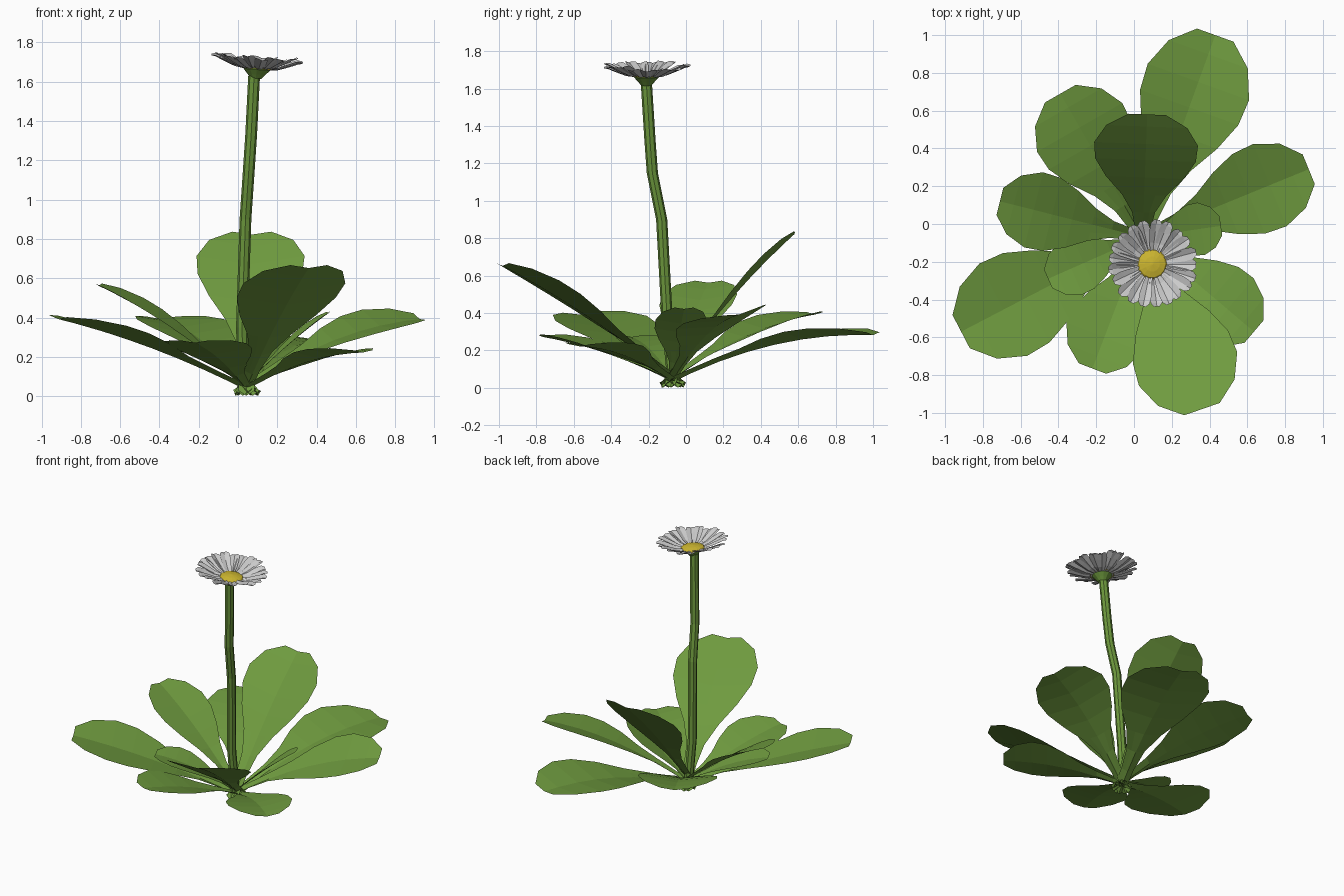
import bpy, bmesh, math, random
from mathutils import Vector, Matrix

if "Cube" in bpy.data.objects:
    bpy.data.objects.remove(bpy.data.objects["Cube"])

random.seed(4)


def material(name, rgb):
    m = bpy.data.materials.new(name)
    m.diffuse_color = (*rgb, 1)
    m.use_nodes = True
    m.node_tree.nodes["Principled BSDF"].inputs["Base Color"].default_value = m.diffuse_color
    return m


GREEN = material("leaf_green", (0.16, 0.33, 0.05))
STALK = material("stem_green", (0.15, 0.31, 0.045))
WHITE = material("petal_white", (0.8, 0.8, 0.8))
YELLOW = material("disc_yellow", (0.62, 0.48, 0.03))


def make_object(name, bm, mat):
    me = bpy.data.meshes.new(name)
    bm.to_mesh(me)
    bm.free()
    me.materials.append(mat)
    ob = bpy.data.objects.new(name, me)
    bpy.context.collection.objects.link(ob)
    return ob


def skin(bm, rows, closed=False):
    """Join rows of points with quads."""
    vs = [[bm.verts.new(p) for p in r] for r in rows]
    n = len(vs[0])
    for a, b in zip(vs, vs[1:]):
        for i in range(n if closed else n - 1):
            j = (i + 1) % n
            bm.faces.new((a[i], a[j], b[j], b[i]))
    return vs


# Spoon-shaped leaves: distance along the leaf, relative half width
PROFILE = [(0, .15), (.14, .15), (.27, .22), (.4, .43), (.53, .75),
           (.66, .97), (.78, 1), (.91, .78), (1, .36)]
ROOT = Vector((0.045, -0.07))


def leaf(name, tip, mid_z, half, roll=0.0, fold=0.15):
    end = Vector(tip[:2])
    u = (end - ROOT).normalized()
    start = ROOT - u * 0.06
    side = Vector((-u.y, u.x))
    z0, z1 = 0.02, tip[2]
    rows = []
    for t, w in PROFILE:
        # height is a parabola through base, middle and tip
        z = z0 * (1 - t) * (1 - 2 * t) + 4 * mid_z * t * (1 - t) + z1 * t * (2 * t - 1)
        c = start.lerp(end, t)
        hw = w * half
        row = []
        for s in (-1, -.5, 0, .5, 1):
            f = fold + 1.2 * max(0, 0.4 - t)       # stalk is a deeper channel
            p = c + side * s * hw
            row.append((p.x, p.y, z + abs(s) * hw * f + s * hw * roll - 0.018))
        rows.append(row)
    bm = bmesh.new()
    skin(bm, rows)
    return make_object(name, bm, GREEN)


# Tip position, height half way along, half width, sideways roll
LEAVES = [
    ((0.43, 1.00, 0.30), 0.24, 0.285, 0.0),
    ((-0.39, 0.69, 0.41), 0.28, 0.26, 0.0),
    ((-0.71, 0.12, 0.58), 0.345, 0.205, 0.0),
    ((0.07, 0.58, 0.84), 0.475, 0.275, 0.0),
    ((-0.915, -0.57, 0.41), 0.25, 0.275, -0.05),
    ((-0.455, -0.29, 0.29), 0.20, 0.15, 0.0),
    ((-0.22, -0.765, 0.29), 0.19, 0.215, 0.0),
    ((0.36, -0.98, 0.67), 0.38, 0.275, 0.0),
    ((0.635, -0.57, 0.24), 0.18, 0.215, 0.0),
    ((0.925, 0.29, 0.41), 0.29, 0.235, 0.2),
    ((0.46, -0.01, 0.44), 0.25, 0.14, 0.0),
]
for i, (tip, mz, half, roll) in enumerate(LEAVES):
    leaf(f"leaf_{i + 1}", tip, mz, half, roll)

# Stem: octagonal tube along a gently bent path
PATH = [(0.03, -0.07, 0.03), (0.02, -0.1, 0.35), (0.038, -0.13, 0.9),
        (0.055, -0.18, 1.15), (0.067, -0.193, 1.33), (0.082, -0.212, 1.63)]
bm = bmesh.new()
rings = [[(x + 0.03 * math.cos(k * math.tau / 8), y + 0.03 * math.sin(k * math.tau / 8), z)
          for k in range(8)] for x, y, z in PATH]
vs = skin(bm, rings, True)
bm.faces.new(vs[0][::-1])
bm.faces.new(vs[-1])
make_object("stem", bm, STALK)

# Flower head, built around its own origin and then tilted
HEAD = Matrix.Translation((0.095, -0.212, 1.662)) @ Matrix.Rotation(math.radians(5), 4, 'Y')


def lathe(name, prof, n, mat):
    bm = bmesh.new()
    v = skin(bm, [[(r * math.cos(k * math.tau / n), r * math.sin(k * math.tau / n), z)
                   for k in range(n)] for r, z in prof], True)
    bm.faces.new(v[-1])
    make_object(name, bm, mat).matrix_world = HEAD


lathe("flower_cup", [(0.028, -0.045), (0.045, -0.025), (0.068, 0), (0.06, 0.004)], 12, STALK)
lathe("flower_disc", [(0.08, 0.004), (0.07, 0.014), (0.04, 0.022), (0.004, 0.027)], 14, YELLOW)

# Petals: narrow grooved strips, cupped upwards
bm = bmesh.new()
N = 21
for k in range(N):
    a = k * math.tau / N + random.uniform(-.03, .03)
    lift = random.uniform(-0.01, 0.012)
    length = random.uniform(0.98, 1.04)
    twist = random.uniform(-0.2, 0.2)
    rot = Matrix.Rotation(a, 3, 'Z')
    rows = []
    for r, w, z in ((.05, .014, 0), (.11, .025, .01), (.17, .033, .034),
                    (.21, .031, .052), (.23, .015, .056)):
        g = r / 0.23
        rows.append([rot @ Vector((r * length, s * w, z + lift * g + abs(s) * w * .35 + s * w * twist))
                     for s in (-1, -.5, 0, .5, 1)])
    skin(bm, rows)
make_object("petals", bm, WHITE).matrix_world = HEAD
